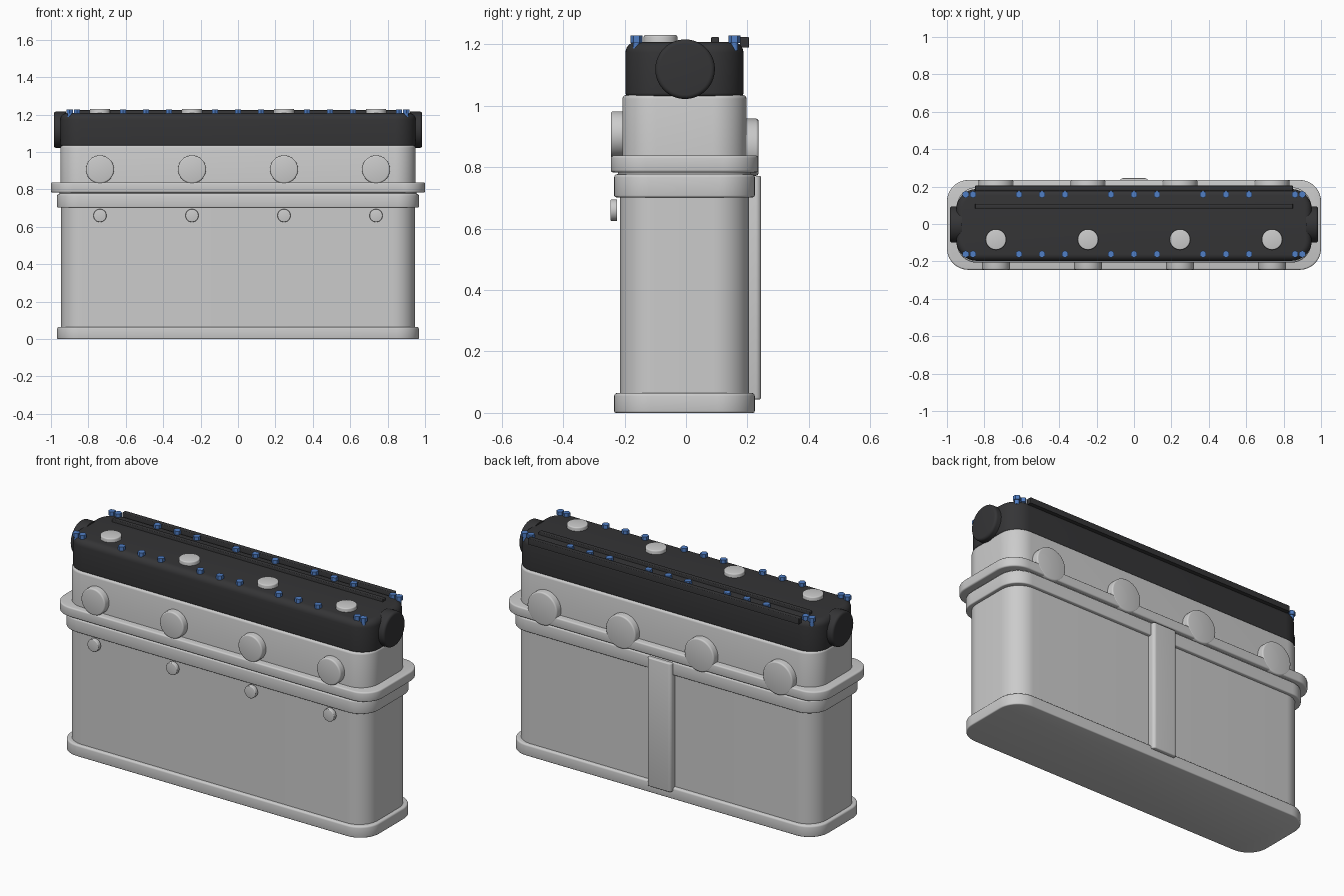
import bpy, bmesh, math
from mathutils import Matrix, Vector

if "Cube" in bpy.data.objects:
    bpy.data.objects.remove(bpy.data.objects["Cube"])

YC = -0.005          # casting centre line
CYL_X = [-0.738, -0.246, 0.246, 0.738]


def material(name, rgb):
    m = bpy.data.materials.new(name)
    m.diffuse_color = (*rgb, 1)
    m.use_nodes = True
    m.node_tree.nodes["Principled BSDF"].inputs["Base Color"].default_value = m.diffuse_color
    return m


BLACK = material("black_cover", (0.035, 0.035, 0.037))
BLUE = material("blue_bolt", (0.08, 0.21, 0.56))


def finish(bm, name, mat=None):
    bmesh.ops.recalc_face_normals(bm, faces=bm.faces)
    me = bpy.data.meshes.new(name)
    bm.to_mesh(me)
    bm.free()
    if mat:
        me.materials.append(mat)
    ob = bpy.data.objects.new(name, me)
    bpy.context.collection.objects.link(ob)
    return ob


def bevel_edges(bm, test, width, segments):
    edges = [e for e in bm.edges if test(e)]
    bmesh.ops.bevel(bm, geom=edges, offset=width, segments=segments,
                    profile=0.5, affect='EDGES', clamp_overlap=True)


def slab(name, x, y, z, corner=0.0, top=0.0, bottom=0.0, mat=None, segs=3):
    """Box from ranges, with rounded plan corners and rounded rims."""
    bm = bmesh.new()
    bmesh.ops.create_cube(bm, size=1)
    for v in bm.verts:
        v.co = Vector([(a + b) / 2 + c * (b - a)
                       for c, (a, b) in zip(v.co, (x, y, z))])
    if corner:
        bevel_edges(bm, lambda e: abs(e.verts[0].co.z - e.verts[1].co.z) > 1e-4,
                    corner, 12)
    for level, width in ((z[1], top), (z[0], bottom)):
        if width:
            bevel_edges(bm, lambda e: all(abs(v.co.z - level) < 1e-5 for v in e.verts),
                        width, segs)
    return finish(bm, name, mat)


def disc(name, start, end, r, rim=0.006, mat=None, sides=48, segs=3):
    """Capped cylinder from start to end, outer rim rounded."""
    a, b = Vector(start), Vector(end)
    h = (b - a).length
    bm = bmesh.new()
    bmesh.ops.create_cone(bm, cap_ends=True, segments=sides, radius1=r, radius2=r,
                          depth=h, matrix=Matrix.Translation((0, 0, h / 2)))
    bevel_edges(bm, lambda e: all(v.co.z > h - 1e-5 for v in e.verts), rim, segs)
    turn = Vector((0, 0, 1)).rotation_difference(b - a).to_matrix().to_4x4()
    bm.transform(Matrix.Translation(a) @ turn)
    return finish(bm, name, mat)


def centred(half_x, half_y):
    return (-half_x, half_x), (YC - half_y, YC + half_y)


# Main castings
slab("base_rim", *centred(0.967, 0.229), (0, 0.065), 0.12, 0.01, 0.006)
slab("main_body", *centred(0.946, 0.21), (0.02, 0.75), 0.115)
slab("upper_collar", *centred(0.967, 0.229), (0.702, 0.777), 0.115, 0.01, 0.006)
slab("collar_neck", *centred(0.955, 0.217), (0.76, 0.80), 0.11)
slab("flange", *centred(1.0, 0.24), (0.783, 0.838), 0.115, 0.008, 0.008)
slab("head_block", *centred(0.949, 0.202), (0.80, 1.035), 0.11, 0.012)

# Black top cover
slab("top_cover", *centred(0.95, 0.192), (1.03, 1.208), 0.11, 0.035, 0.012, BLACK, 6)

# Spine down the back
slab("back_spine", (-0.076, 0.076), (0.15, 0.245), (0.044, 0.772), 0.018, 0.006, 0.006)

# Cover rails
slab("inner_rail", (-0.85, 0.85), (0.082, 0.108), (1.19, 1.224), 0.004, 0.004, 0, BLACK)
slab("outer_rail", (-0.85, 0.85), (0.176, 0.205), (1.19, 1.224), 0.004, 0.004, 0, BLACK)

# Round ports repeated per cylinder
for i, x in enumerate(CYL_X, 1):
    disc(f"front_port_{i}", (x, -0.18, 0.907), (x, -0.245, 0.907), 0.075, 0.008)
    disc(f"back_port_{i}", (x, 0.17, 0.865), (x, 0.236, 0.865), 0.093, 0.008)
    disc(f"front_plug_{i}", (x, -0.224, 0.66), (x, -0.246, 0.66), 0.035, 0.004)
    disc(f"top_cap_{i}", (x, -0.083, 1.19), (x, -0.083, 1.23), 0.055, 0.006)

# End caps
for side, s in (("left", -1), ("right", 1)):
    disc(f"{side}_end_cap", (s * 0.92, -0.003, 1.119), (s * 0.985, -0.003, 1.119),
         0.097, 0.014, BLACK, 64, 5)

# Cover bolts: hex head on a thin shank, one shared mesh
bm = bmesh.new()
for r, z0, z1, n in ((0.0195, 1.205, 1.228, 6), (0.012, 1.18, 1.21, 16)):
    bmesh.ops.create_cone(bm, cap_ends=True, segments=n, radius1=r, radius2=r,
                          depth=z1 - z0, matrix=Matrix.Translation((0, 0, (z0 + z1) / 2)))
first = finish(bm, "cover_bolt", BLUE)
bolt_x = [c + d for c in (-0.492, 0, 0.492) for d in (-0.123, 0, 0.123)]
bolt_x += [-0.9, -0.861, 0.861, 0.9]
for n, (x, y) in enumerate([(x, y) for x in bolt_x for y in (-0.161, 0.158)]):
    ob = first if n == 0 else first.copy()
    if n:
        bpy.context.collection.objects.link(ob)
    ob.location = (x, y, 0)

# Smooth shading with sharp edges kept
bpy.ops.object.select_all(action='SELECT')
bpy.context.view_layer.objects.active = first
bpy.ops.object.shade_smooth_by_angle(angle=math.radians(32))
